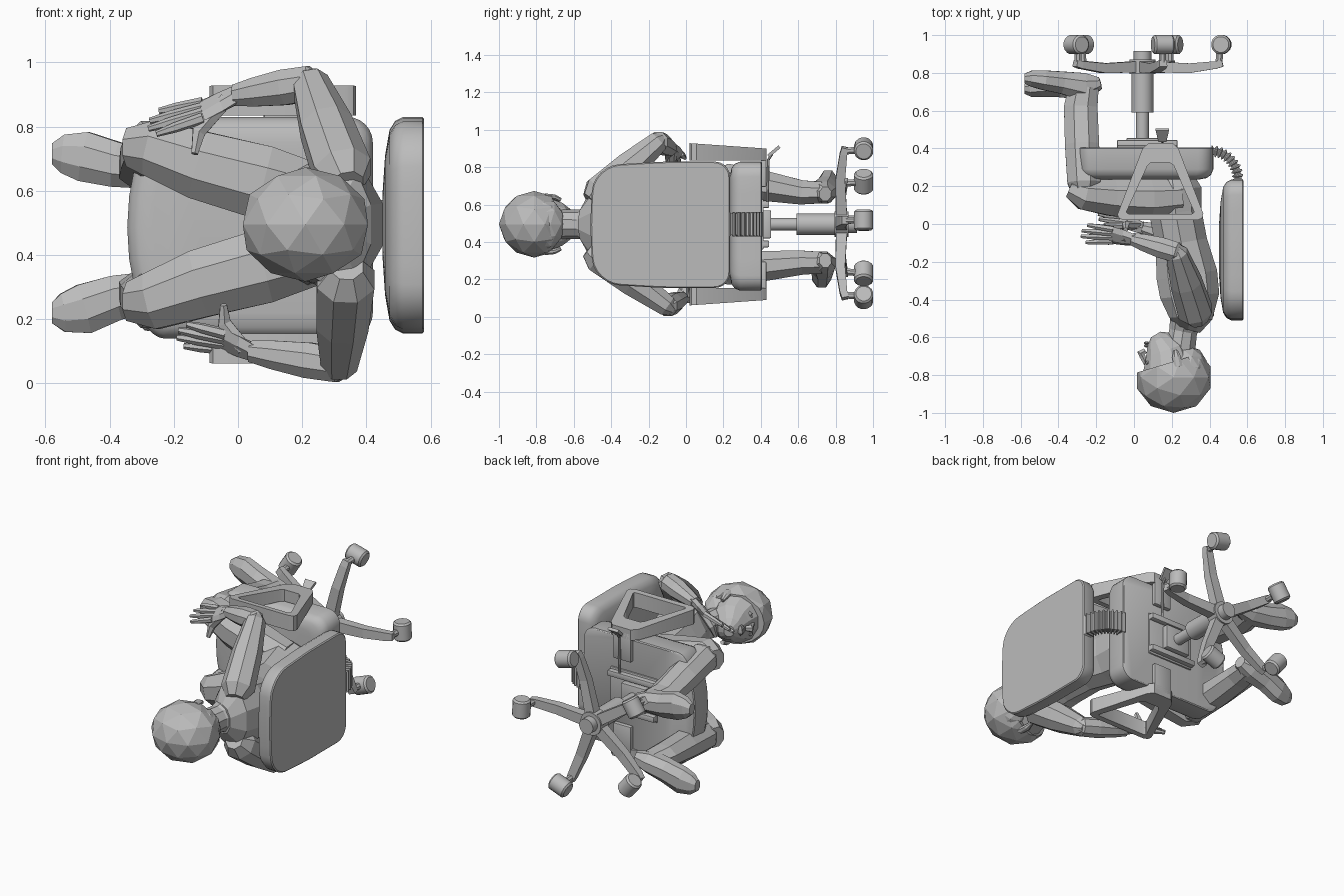
import bpy, bmesh, math
from mathutils import Vector

if "Cube" in bpy.data.objects:
    bpy.data.objects.remove(bpy.data.objects["Cube"])

GREY = (0.5, 0.5, 0.5, 1.0)
grey = bpy.data.materials.new("plain grey")
grey.use_nodes = True
grey.diffuse_color = GREY
grey.node_tree.nodes["Principled BSDF"].inputs["Base Color"].default_value = GREY
MID = 0.495  # height of the plane of symmetry


def finish(name, bm, smooth=False):
    bmesh.ops.recalc_face_normals(bm, faces=bm.faces)
    mesh = bpy.data.meshes.new(name)
    bm.to_mesh(mesh)
    bm.free()
    mesh.materials.append(grey)
    obj = bpy.data.objects.new(name, mesh)
    bpy.context.collection.objects.link(obj)
    if smooth:
        bpy.ops.object.select_all(action='DESELECT')
        obj.select_set(True)
        bpy.context.view_layer.objects.active = obj
        bpy.ops.object.shade_smooth_by_angle(angle=math.radians(35))


def loft(name, rings, smooth=False):
    bm = bmesh.new()
    rings = [[bm.verts.new(p) for p in ring] for ring in rings]
    for a, b in zip(rings, rings[1:]):
        for k in range(len(a)):
            bm.faces.new((a[k - 1], a[k], b[k], b[k - 1]))
    bm.faces.new(rings[0])
    bm.faces.new(rings[-1])
    finish(name, bm, smooth)


def tube(name, points, radii, sides=8, smooth=False, ref=(0, 0, 1)):
    """Loft of elliptical rings; a radius pair is (in plane, along ref)."""
    pts = [Vector(p) for p in points]
    rings = []
    for i, p in enumerate(pts):
        t = (pts[min(i + 1, len(pts) - 1)] - pts[max(i - 1, 0)]).normalized()
        v = Vector(ref)
        v = (v - t * v.dot(t)).normalized()
        u = v.cross(t)
        ru, rv = radii[i] if isinstance(radii[i], tuple) else (radii[i], radii[i])
        angles = [math.tau * (k + 0.5) / sides for k in range(sides)]
        rings.append([p + u * ru * math.cos(a) + v * rv * math.sin(a) for a in angles])
    loft(name, rings, smooth)


def cushion(name, lo, hi, corners, bow, taper, levels, place):
    """Rounded slab; corners are radii at the low and high end, levels are (depth, inset)."""
    cu, cv = (lo[0] + hi[0]) / 2, (lo[1] + hi[1]) / 2
    hu, hv = (hi[0] - lo[0]) / 2, (hi[1] - lo[1]) / 2
    line = []
    for q, (su, sv) in enumerate(((1, 1), (-1, 1), (-1, -1), (1, -1))):
        r = corners[0] if su < 0 else corners[1]
        for k in range(7):
            a = math.pi / 2 * (q + k / 6)
            line.append(Vector((su * (hu - r) + r * math.cos(a), sv * (hv - r) + r * math.sin(a))))
    dense = []
    for k, p in enumerate(line):
        nxt = line[(k + 1) % len(line)]
        steps = 6 if (nxt - p).length > 0.1 else 1
        dense += [p.lerp(nxt, s / steps) for s in range(steps)]
    for p in dense:
        if p.x < 0:
            p.x += bow * (p.y / hv) ** 2 * -p.x / hu
            p.y *= 1 + taper * p.x / hu
    loft(name, [[place(h, cu + p.x * (1 - inset / hu), cv + p.y * (1 - inset / hv))
                 for p in dense] for h, inset in levels], True)


def box(name, lo, hi):
    bm = bmesh.new()
    bmesh.ops.create_cube(bm, size=1)
    for v in bm.verts:
        v.co = [(a + b) / 2 + c * (b - a) for a, b, c in zip(lo, hi, v.co)]
    bmesh.ops.bevel(bm, geom=bm.edges[:], offset=0.006, segments=2, profile=0.5, affect='EDGES')
    finish(name, bm, True)


def ball(name, centre, size, detail=2, cut=None):
    """Faceted ellipsoid, optionally sliced off by a plane (point, normal)."""
    bm = bmesh.new()
    bmesh.ops.create_icosphere(bm, subdivisions=detail, radius=1)
    for v in bm.verts:
        v.co = [c + s * k for c, s, k in zip(centre, size, v.co)]
    if cut:
        geom = bm.verts[:] + bm.edges[:] + bm.faces[:]
        bmesh.ops.bisect_plane(bm, geom=geom, plane_co=cut[0], plane_no=cut[1], clear_outer=True)
        bmesh.ops.holes_fill(bm, edges=[e for e in bm.edges if e.is_boundary])
    finish(name, bm)


def frame(name, outer, inner, s, z_in, z_out):
    """Closed loop of flat bars whose outer side leans inward toward the seat."""
    bm = bmesh.new()
    lean = lambda y: z_out - s * 0.07 * y
    grid = [[bm.verts.new((x, y, lean(y) if out else z_in)) for x, y in line]
            for line, out in ((outer, 0), (outer, 1), (inner, 1), (inner, 0))]
    n = len(outer)
    for r in range(4):
        a, b = grid[r], grid[(r + 1) % 4]
        for k in range(n):
            bm.faces.new((a[k], a[(k + 1) % n], b[(k + 1) % n], b[k]))
    bmesh.ops.bevel(bm, geom=[e for e in bm.edges if e.calc_face_angle(0) > 0.9],
                    offset=0.014, segments=3, profile=0.5, affect='EDGES')
    finish(name, bm, True)


# Seat and backrest: flat behind, padded toward the sitter
cushion("seat", (-0.345, 0.14), (0.42, 0.83), (0.05, 0.08), 0.075, 0,
        [(0.405, 0.006), (0.4, 0), (0.29, 0), (0.26, 0.012), (0.243, 0.035), (0.235, 0.08)],
        lambda h, u, v: (u, h, v))
cushion("backrest", (-0.51, 0.155), (0.235, 0.83), (0.14, 0.08), 0.02, 0.07,
        [(0.58, 0.006), (0.574, 0), (0.515, 0), (0.49, 0.012), (0.472, 0.04), (0.458, 0.12), (0.45, 0.24)],
        lambda h, u, v: (h, u, v))

# Ribbed back support
path, ribs = [], []
for i in range(41):
    a = math.pi / 2 * i / 40
    path.append((0.41 + 0.14 * math.sin(a), 0.235 + 0.15 * math.cos(a), MID))
    ribs.append((0.042, 0.092) if i % 4 < 2 else (0.026, 0.082))
tube("back_support", path, ribs, 4)

# Under-seat mechanism
box("seat_plate", (-0.09, 0.4, 0.36), (0.23, 0.415, 0.63))
box("column_mount", (-0.04, 0.41, 0.42), (0.13, 0.455, 0.57))
for z in (0.39, 0.6):
    box("seat_rail", (-0.09, 0.4, z - 0.018), (0.23, 0.445, z + 0.018))
tube("lever_rod", [(0.15, 0.435, 0.6), (0.15, 0.44, 0.84), (0.15, 0.46, 0.87)],
     [0.008] * 3, ref=(1, 0, 0))
tube("lever_paddle", [(0.15, 0.44, 0.86), (0.15, 0.5, 0.91)], [(0.012, 0.03), (0.012, 0.05)],
     4, ref=(1, 0, 0))

# Armrests
OUTER = [(-0.088, 0.05), (-0.078, 0.03), (-0.055, 0.02), (0.335, 0.02), (0.36, 0.03), (0.367, 0.055),
         (0.235, 0.4), (0.205, 0.43), (0.08, 0.43), (0.045, 0.4)]
INNER = [(-0.04, 0.065), (-0.037, 0.058), (-0.028, 0.053), (0.305, 0.053), (0.315, 0.058), (0.318, 0.065),
         (0.21, 0.31), (0.19, 0.325), (0.09, 0.325), (0.072, 0.31)]
for side, s in (("right", -1), ("left", 1)):
    frame(side + "_armrest", OUTER, INNER, s, MID + s * 0.34, MID + s * 0.435)
    ends = sorted((MID + s * 0.2, MID + s * 0.38))
    box(side + "_armrest_bracket", (0.08, 0.4, ends[0]), (0.2, 0.43, ends[1]))

# Gas column and hub
CX = 0.045


def column(name, y0, y1, r):
    tube(name, [(CX, y0, MID), (CX, y1, MID)], [r, r], 20, True)


column("column_rod", 0.43, 0.62, 0.034)
column("column_sleeve", 0.59, 0.84, 0.058)
column("base_hub", 0.795, 0.87, 0.07)
column("hub_cap", 0.86, 0.915, 0.047)

# Five legs with casters
for i in range(5):
    a = math.radians(3 + 72 * i)
    d = Vector((math.cos(a), 0, math.sin(a)))
    side = Vector((-d.z, 0, d.x))

    def at(r, y):
        return Vector((CX, y, MID)) + d * r

    tube("base_leg", [at(0.04, 0.832), at(0.25, 0.825), at(0.39, 0.842), at(0.425, 0.85)],
         [(0.042, 0.047), (0.036, 0.04), (0.028, 0.035), (0.024, 0.03)], 4, ref=side)
    tube("caster_stem", [at(0.405, 0.84), at(0.41, 0.93)], [0.02] * 2)
    wheel = at(0.418, 0.95)
    tube("caster", [wheel + side * s for s in (-0.055, -0.045, 0.045, 0.055)],
         [0.042, 0.052, 0.052, 0.042], 16, True, (0, 1, 0))

# Torso and neck
tube("torso",
     [(0.2, 0.25, MID), (0.21, 0.18, MID), (0.22, 0.06, MID), (0.25, -0.1, MID),
      (0.28, -0.27, MID), (0.295, -0.38, MID), (0.3, -0.5, MID), (0.285, -0.56, MID)],
     [(0.12, 0.15), (0.155, 0.2), (0.145, 0.185), (0.145, 0.165),
      (0.17, 0.18), (0.165, 0.21), (0.12, 0.2), (0.07, 0.09)], 10)
tube("neck", [(0.28, -0.5, MID), (0.26, -0.57, MID), (0.24, -0.7, MID)],
     [(0.095, 0.12), (0.078, 0.078), (0.085, 0.08)], 10)

# Head: cropped hair, face and features
ball("hair", (0.21, -0.812, MID), (0.205, 0.188, 0.178), cut=((0.02, -0.785, MID), (-0.3, 1, 0)))
ball("hair_nape", (0.29, -0.76, MID), (0.1, 0.115, 0.14))
tube("face", [(0.115, -0.585, MID), (0.13, -0.61, MID), (0.165, -0.67, MID),
              (0.18, -0.75, MID), (0.19, -0.83, MID)],
     [(0.03, 0.035), (0.07, 0.07), (0.112, 0.118), (0.135, 0.15), (0.15, 0.155)], 12)
tube("nose", [(0.065, -0.745, MID), (0.045, -0.7, MID), (0.035, -0.685, MID), (0.06, -0.67, MID)],
     [0.012, 0.018, 0.023, 0.015], 6)
for y in (-0.63, -0.645):
    ball("lip", (0.068, y, MID), (0.018, 0.01, 0.034), 1)
for s in (-1, 1):
    ball("eye", (0.075, -0.735, MID + s * 0.055), (0.018, 0.014, 0.024), 1)
    tube("ear", [(0.22, -0.67, MID + s * 0.13), (0.225, -0.705, MID + s * 0.145),
                 (0.235, -0.755, MID + s * 0.15)],
         [(0.012, 0.012), (0.025, 0.016), (0.024, 0.016)])


# Legs
def leg(side, s, ankle, toe, toe_y):
    hip, knee = MID + s * 0.095, MID + s * 0.24
    tube(side + "_thigh", [(0.24, 0.14, hip), (0.08, 0.13, hip + s * 0.035),
                           (-0.12, 0.14, hip + s * 0.09), (-0.27, 0.16, knee), (-0.34, 0.19, knee)],
         [(0.1, 0.1), (0.115, 0.125), (0.105, 0.115), (0.09, 0.095), (0.055, 0.065)])
    tube(side + "_shin", [(-0.265, 0.13, knee), (-0.265, 0.22, knee),
                          (-0.275, 0.42, (knee + ankle) / 2), (-0.282, 0.62, ankle), (-0.265, 0.73, ankle)],
         [(0.055, 0.06), (0.095, 0.09), (0.098, 0.087), (0.096, 0.07), (0.085, 0.062)])
    step = (toe - ankle) / 3
    slope = (toe_y - 0.73) / 3
    tube(side + "_foot", [(-0.18, 0.745, ankle - step * 0.5), (-0.26, 0.725, ankle),
                          (-0.38, 0.735 + slope, ankle + step),
                          (-0.48, 0.735 + slope * 2, toe - step * 0.5),
                          (-0.545, toe_y, toe), (-0.58, toe_y, toe)],
         [(0.035, 0.04), (0.08, 0.065), (0.064, 0.076), (0.056, 0.084), (0.045, 0.065), (0.028, 0.035)])


leg("left", 1, 0.665, 0.715, 0.77)
leg("right", -1, 0.29, 0.22, 0.715)


# Arms and hands
def arm(side, shoulder, elbow, wrist, palm, tip, thumb, spread):
    S, E, W, P, T, H, D = map(Vector, (shoulder, elbow, wrist, palm, tip, thumb, spread))
    tube(side + "_upper_arm", [S + (S - E) * 0.15, S, S.lerp(E, 0.5), E, E + (E - S) * 0.09],
         [0.055, 0.097, 0.088, 0.06, 0.028], ref=(1, 0, 0))
    tube(side + "_forearm", [E + (E - W) * 0.1, E, E.lerp(W, 0.35), E.lerp(W, 0.75), W],
         [0.035, 0.058, 0.06, 0.048, 0.036])
    tube(side + "_palm", [W - (P - W) * 0.2, W.lerp(P, 0.4), P],
         [(0.026, 0.034), (0.023, 0.05), (0.016, 0.056)], 6, ref=D)
    for i in range(4):
        off = D * (i / 3 - 0.5)
        end = P.lerp(T, (0.85, 1, 0.97, 0.8)[i]) + off * 1.15
        start = P + off * 0.8
        tube(side + "_finger", [start, start.lerp(end, 0.6), end], [0.018, 0.016, 0.01], 6, ref=D)
    tube(side + "_thumb", [W.lerp(P, 0.25), P.lerp(H, 0.5), H], [0.026, 0.024, 0.012], 6, ref=(0, 1, 0))


arm("left", (0.325, -0.465, 0.66), (0.225, -0.15, 0.935), (-0.01, -0.08, 0.897),
    (-0.11, -0.06, 0.85), (-0.28, -0.05, 0.805), (-0.135, -0.1, 0.715), (0, 0.08, 0.06))
arm("right", (0.335, -0.465, 0.325), (0.315, -0.1, 0.057), (0.04, -0.02, 0.1),
    (-0.04, 0.015, 0.13), (-0.19, 0.04, 0.155), (-0.045, -0.03, 0.245), (0, -0.07, 0.06))
